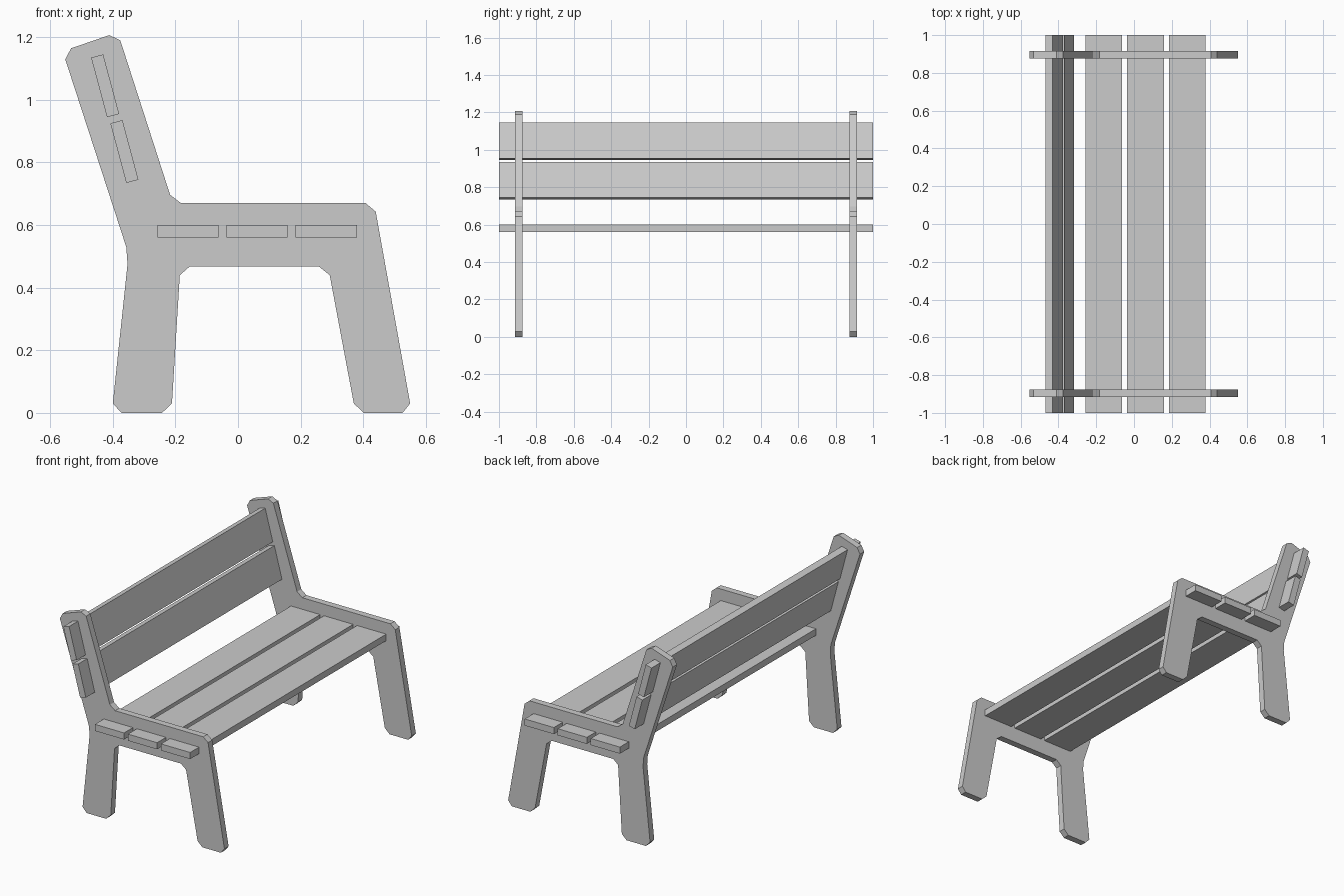
import bpy, bmesh
from math import radians

if "Cube" in bpy.data.objects:
    bpy.data.objects.remove(bpy.data.objects["Cube"])

# Side frame outline (x, z), corners chamfered
OUTLINE = [
    (-0.40, 0.03), (-0.372, 0.0), (-0.243, 0.0), (-0.211, 0.03),
    (-0.186, 0.44), (-0.154, 0.468), (0.258, 0.468), (0.293, 0.44),
    (0.37, 0.03), (0.402, 0.0), (0.526, 0.0), (0.55, 0.03),
    (0.44, 0.643), (0.408, 0.67), (-0.182, 0.67), (-0.217, 0.697),
    (-0.376, 1.19), (-0.411, 1.207), (-0.533, 1.165), (-0.552, 1.13),
    (-0.357, 0.53), (-0.353, 0.475),
]
FRAME_Y, FRAME_T = 0.895, 0.04


def link(name, bm):
    bmesh.ops.recalc_face_normals(bm, faces=bm.faces)
    mesh = bpy.data.meshes.new(name)
    bm.to_mesh(mesh)
    bm.free()
    obj = bpy.data.objects.new(name, mesh)
    bpy.context.collection.objects.link(obj)
    return obj


def side_frame(name, y):
    bm = bmesh.new()
    face = bm.faces.new([bm.verts.new((x, y - FRAME_T / 2, z)) for x, z in OUTLINE])
    ext = bmesh.ops.extrude_face_region(bm, geom=[face])
    verts = [v for v in ext["geom"] if isinstance(v, bmesh.types.BMVert)]
    bmesh.ops.translate(bm, verts=verts, vec=(0, FRAME_T, 0))
    return link(name, bm)


def slat(name, x, z, width, height, tilt=0):
    bm = bmesh.new()
    bmesh.ops.create_cube(bm, size=1)
    bmesh.ops.scale(bm, verts=bm.verts, vec=(width, 2.0, height))
    obj = link(name, bm)
    obj.location = (x, 0, z)
    obj.rotation_euler.y = radians(tilt)
    return obj


# End frames with legs, armrest and back post
side_frame("side_frame_front", -FRAME_Y)
side_frame("side_frame_rear", FRAME_Y)

# Seat slats
for i, x in enumerate((-0.16, 0.061, 0.282)):
    slat(f"seat_slat_{i + 1}", x, 0.58, 0.195, 0.04)

# Tilted backrest slats
for i, (x, z) in enumerate(((-0.363, 0.835), (-0.4245, 1.045))):
    slat(f"back_slat_{i + 1}", x, z, 0.04, 0.197, -15)
